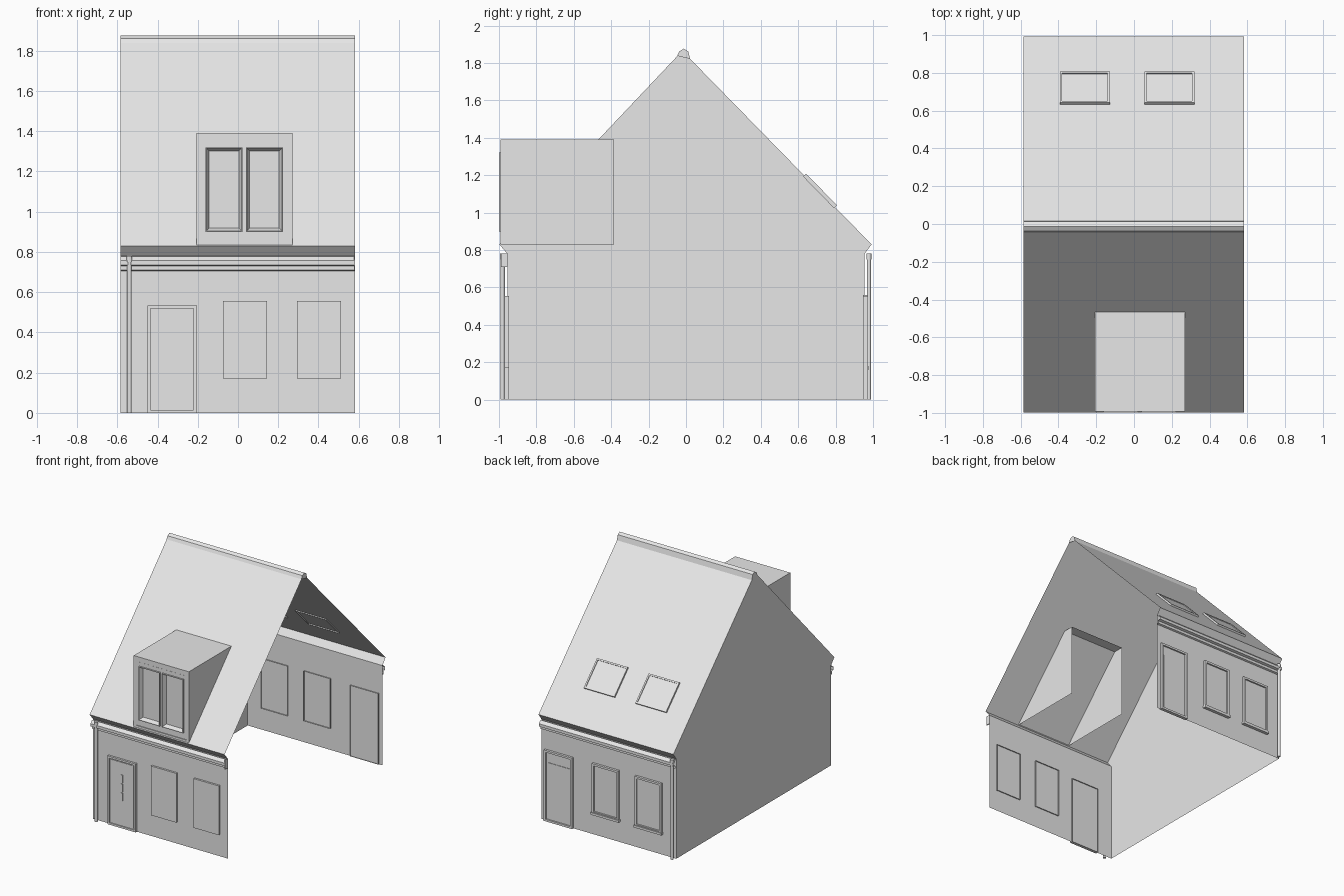
import bpy, bmesh, math
from mathutils import Vector

if "Cube" in bpy.data.objects:
    bpy.data.objects.remove(bpy.data.objects["Cube"], do_unlink=True)

grey = bpy.data.materials.new("plain_grey")
grey.use_nodes = True
grey.diffuse_color = (0.8, 0.8, 0.8, 1)
grey.node_tree.nodes["Principled BSDF"].inputs["Base Color"].default_value = (0.8, 0.8, 0.8, 1)

X0, X1 = -0.585, 0.582          # house ends
WALL, EAVE, TOP = 0.955, 0.83, 0.78
RIDGE = (-0.02, 1.865)


def make(name, verts, faces):
    mesh = bpy.data.meshes.new(name)
    mesh.from_pydata([tuple(v) for v in verts], [], faces)
    mesh.materials.append(grey)
    obj = bpy.data.objects.new(name, mesh)
    bpy.context.collection.objects.link(obj)
    return obj


def sheet(name, profile, x0=X0, x1=X1, caps=False):
    """Sweep a (y, z) profile along x, front to back."""
    n = len(profile)
    verts = [(x, y, z) for x in (x0, x1) for y, z in profile]
    faces = [(i, n + i, n + i + 1, i + 1) for i in range(n - 1)]
    if caps:
        faces += [tuple(range(n)), tuple(reversed(range(n, 2 * n)))]
    return make(name, verts, faces)


def panel(name, frame, rect, rings, cap=True):
    """Loft nested rectangles (inset, height) on a plane given by origin, u, v."""
    o, u, v = (Vector(a) for a in frame)
    n = u.cross(v)
    a0, a1, b0, b1 = rect
    verts, faces = [], []
    for k, (s, h) in enumerate(rings):
        for a, b in ((a0 + s, b0 + s), (a1 - s, b0 + s), (a1 - s, b1 - s), (a0 + s, b1 - s)):
            verts.append(o + u * a + v * b + n * h)
        if k:
            p, q = 4 * k - 4, 4 * k
            faces += [(p + i, p + (i + 1) % 4, q + (i + 1) % 4, q + i) for i in range(4)]
    if cap:
        faces.append(tuple(range(len(verts) - 4, len(verts))))
    return make(name, verts, faces)


def pipe(name, x, y, r, z0, z1):
    bm = bmesh.new()
    bmesh.ops.create_cone(bm, cap_ends=True, segments=12, radius1=r, radius2=r, depth=z1 - z0)
    bmesh.ops.translate(bm, verts=bm.verts, vec=(x, y, (z0 + z1) / 2))
    mesh = bpy.data.meshes.new(name)
    bm.to_mesh(mesh)
    bm.free()
    mesh.materials.append(grey)
    bpy.context.collection.objects.link(bpy.data.objects.new(name, mesh))


# Shell: walls, sloping soffits, roof; closed gable on one end, open on the other
front_eave, back_eave = (-0.998, EAVE), (0.992, EAVE)
sheet("front_wall", [(-WALL, 0), (-WALL, TOP)])
sheet("front_soffit", [(-WALL, TOP), front_eave])
sheet("roof", [front_eave, RIDGE, back_eave])
sheet("back_soffit", [back_eave, (WALL, TOP)])
sheet("back_wall", [(WALL, TOP), (WALL, 0)])
outline = [(-WALL, 0), (-WALL, TOP), front_eave, RIDGE, back_eave, (WALL, TOP), (WALL, 0)]
make("gable_wall", [(X0, y, z) for y, z in outline], [tuple(range(len(outline)))])

# Ridge capping
sheet("ridge_cap", [(-0.047, 1.838), (-0.036, 1.862), (-0.012, 1.876), (0.012, 1.862), (0.022, 1.822)],
      caps=True)

# Gutter mouldings under both eaves
gutter = [(-WALL, 0.705), (-0.968, 0.71), (-0.968, 0.73), (-0.988, 0.735), (-0.988, 0.757), (-0.966, 0.778)]
sheet("front_gutter", gutter)
sheet("back_gutter", [(-y, z) for y, z in reversed(gutter)])
sheet("gutter_end", [(-WALL, 0.71), (-0.99, 0.71), (-0.99, 0.782), (-WALL, 0.782)],
      X1 - 0.006, X1, caps=True)

# Downpipes with collars
for side, x, y in (("front", -0.54, -0.98), ("back", -0.565, 0.978)):
    pipe(side + "_downpipe", x, y, 0.011, 0, TOP)
    pipe(side + "_pipe_collar", x, y, 0.014, 0.75, TOP)

front = ((0, -WALL, 0), (1, 0, 0), (0, 0, 1))
back = ((0, WALL, 0), (-1, 0, 0), (0, 0, 1))
framed = [(0, -0.008), (0, 0.018), (0.016, 0.018), (0.016, 0.006)]

# Front door with three small lights
panel("front_door", front, (-0.45, -0.205, 0, 0.535),
      [(0, -0.008), (0, 0.016), (0.015, 0.016), (0.015, 0.008), (0.022, 0.008), (0.022, 0.012)])
for i in range(3):
    z = 0.215 + 0.07 * i
    panel("door_light", front, (-0.336, -0.318, z, z + 0.062), [(0, 0.01), (0, 0.016)])

# Front windows
for x in (-0.075, 0.293):
    panel("front_window", front, (x, x + 0.22, 0.17, 0.555), [(0, -0.008), (0, 0.015)])

# Back door and windows
panel("back_door", back, (-0.55, -0.305, 0, 0.555), framed)
panel("back_door_leaf", back, (-0.525, -0.33, 0.02, 0.46), [(0, 0.004), (0, 0.01)])
for x in (-0.135, 0.235):
    panel("back_window", back, (x, x + 0.23, 0.17, 0.56), framed)
    panel("back_sill", back, (x - 0.005, x + 0.235, 0.16, 0.178), [(0, 0), (0, 0.024)])

# Skylights lying in the back slope
slope = Vector((0, RIDGE[0] - back_eave[0], RIDGE[1] - EAVE)).normalized()
roof_plane = ((0, back_eave[0], EAVE), (-1, 0, 0), slope)
for x in (-0.32, 0.127):
    panel("skylight", roof_plane, (x, x + 0.265, 0.278, 0.515),
          [(0, -0.008), (0, 0.014), (0.012, 0.014), (0.012, 0.008)])

# Dormer: cheeks and lid run through the roof, open behind and below
DX0, DX1, DZ0, DZ1, DY0, DY1 = -0.207, 0.27, EAVE, 1.392, -0.993, -0.385
corners = [(x, y, z) for y in (DY0, DY1) for x, z in ((DX0, DZ0), (DX1, DZ0), (DX1, DZ1), (DX0, DZ1))]
make("dormer_body", corners, [(1, 5, 6, 2), (0, 3, 7, 4), (3, 2, 6, 7)])
dormer = ((0, DY0, 0), (1, 0, 0), (0, 0, 1))
panel("dormer_frame", dormer, (DX0, DX1, DZ0, DZ1),
      [(0, 0), (0.022, 0), (0.022, -0.006), (0.046, -0.006)], cap=False)
bar = [(0, -0.03), (0, -0.005)]
for z0, z1 in ((0.872, 0.9), (1.32, 1.35)):
    panel("dormer_rail", dormer, (-0.165, 0.228, z0, z1), bar)
panel("dormer_mullion", dormer, (0.02, 0.04, 0.9, 1.32), bar)
for x in (-0.161, 0.04):
    panel("dormer_casement", dormer, (x, x + 0.183, 0.9, 1.32),
          [(0, -0.03), (0, 0.006), (0.004, 0.006), (0.018, -0.025)])
